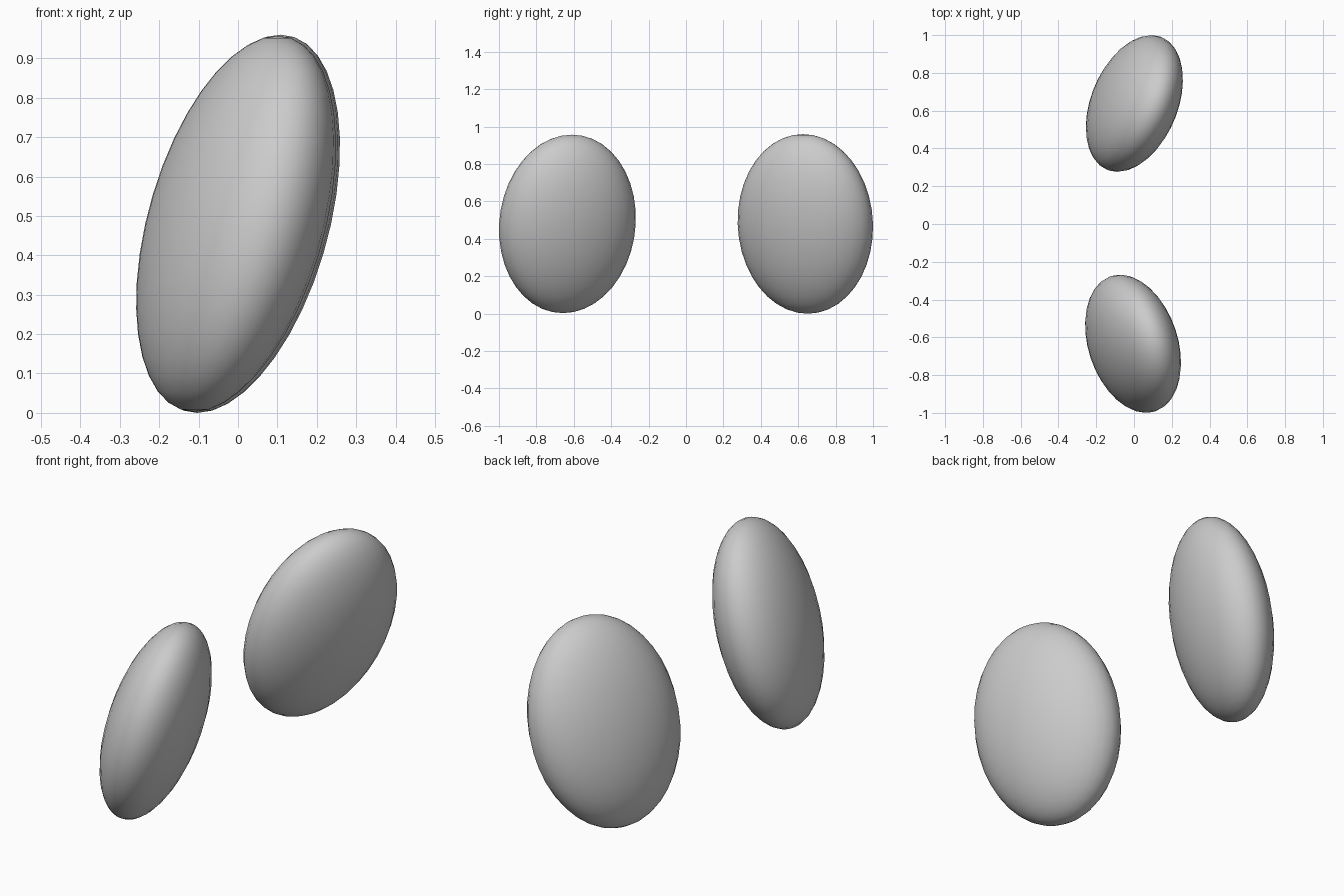
import bpy, bmesh
from math import sqrt
from mathutils import Matrix

if "Cube" in bpy.data.objects:
    bpy.data.objects.remove(bpy.data.objects["Cube"])


def leaning_ellipsoid(name, centre, half, lean_xy, lean_xz, lean_yz):
    """Ellipsoid from half extents and how far each pair of axes leans together."""
    hx, hy, hz = half
    # upright axis carries the sideways lean of the top point
    az = (lean_xz / hz, lean_yz / hz, hz)
    # depth axis, then the thin axis with what remains
    y2 = sqrt(hy * hy - az[1] ** 2)
    y1 = (lean_xy - az[0] * az[1]) / y2
    x1 = sqrt(hx * hx - az[0] ** 2 - y1 ** 2)
    m = Matrix(((x1, y1, az[0], centre[0]),
                (0, y2, az[1], centre[1]),
                (0, 0, az[2], centre[2]),
                (0, 0, 0, 1)))
    bm = bmesh.new()
    bmesh.ops.create_uvsphere(bm, u_segments=32, v_segments=20, radius=1, matrix=m)
    for f in bm.faces:
        f.smooth = True
    mesh = bpy.data.meshes.new(name)
    bm.to_mesh(mesh)
    bm.free()
    bpy.context.collection.objects.link(bpy.data.objects.new(name, mesh))


# back and front pebble, splayed in opposite directions
leaning_ellipsoid("back_ellipsoid", (0.002, 0.638, 0.48), (0.257, 0.362, 0.48),
                  0.0325, 0.0505, -0.006)
leaning_ellipsoid("front_ellipsoid", (-0.005, -0.634, 0.48), (0.254, 0.366, 0.477),
                  -0.0255, 0.0505, 0.0115)
